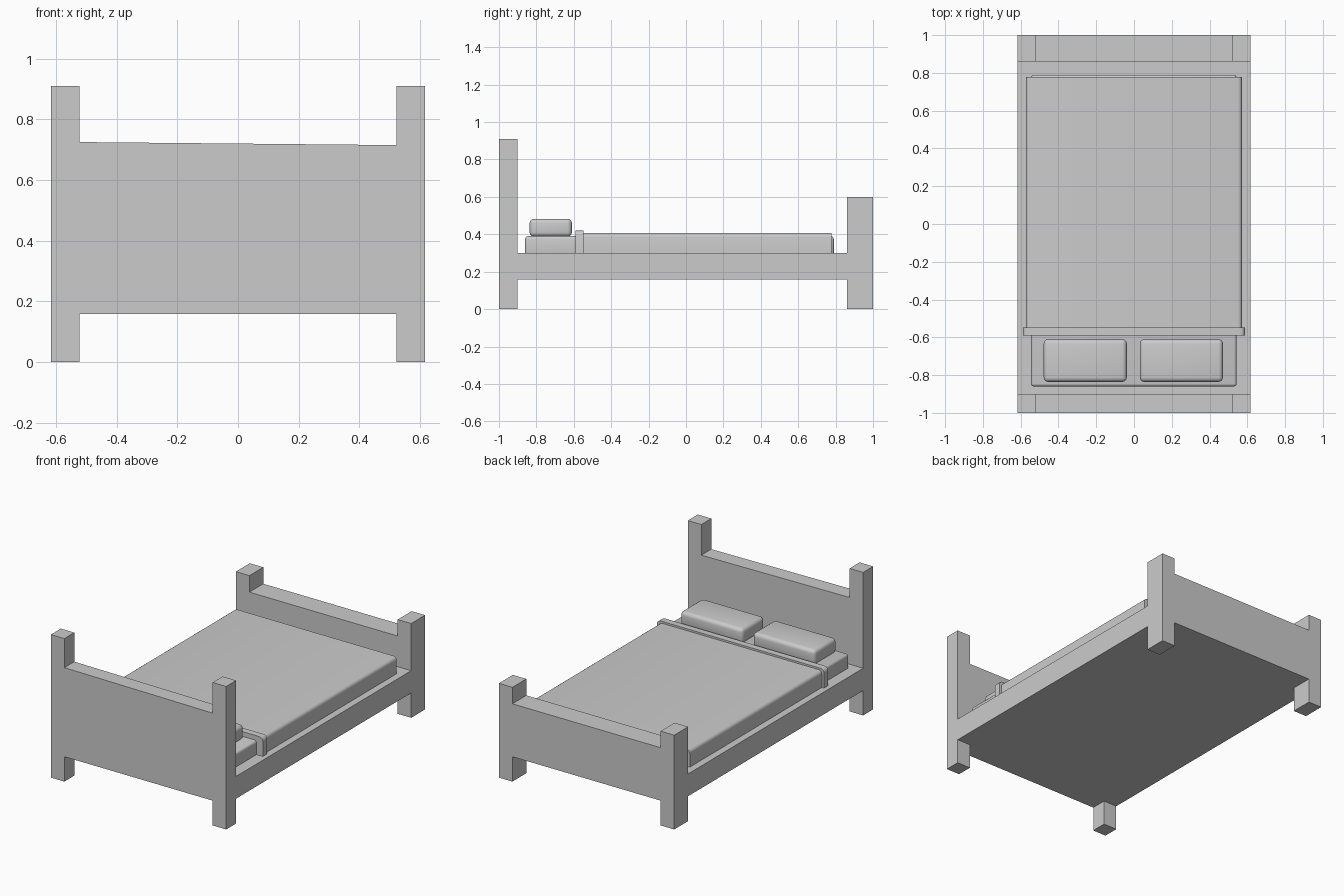
import bpy, bmesh, math

if "Cube" in bpy.data.objects:
    bpy.data.objects.remove(bpy.data.objects["Cube"])


def make_object(name, bm):
    bmesh.ops.recalc_face_normals(bm, faces=bm.faces)
    mesh = bpy.data.meshes.new(name)
    bm.to_mesh(mesh)
    bm.free()
    obj = bpy.data.objects.new(name, mesh)
    bpy.context.collection.objects.link(obj)
    return obj


def extrude_y(name, profile, y0, y1):
    """Extrude an (x, z) outline from y0 to y1."""
    bm = bmesh.new()
    face = bm.faces.new([bm.verts.new((x, y0, z)) for x, z in profile])
    ext = bmesh.ops.extrude_face_region(bm, geom=[face])
    verts = [v for v in ext["geom"] if isinstance(v, bmesh.types.BMVert)]
    bmesh.ops.translate(bm, verts=verts, vec=(0, y1 - y0, 0))
    return make_object(name, bm)


def smooth(obj):
    bpy.ops.object.select_all(action='DESELECT')
    bpy.context.view_layer.objects.active = obj
    obj.select_set(True)
    bpy.ops.object.shade_smooth_by_angle(angle=math.radians(40))


def soft_box(name, x0, x1, y0, y1, z0, z1, radius):
    """Box with all edges rounded."""
    bm = bmesh.new()
    bmesh.ops.create_cube(bm, size=1)
    for v in bm.verts:
        v.co = (x1 if v.co.x > 0 else x0,
                y1 if v.co.y > 0 else y0,
                z1 if v.co.z > 0 else z0)
    bmesh.ops.bevel(bm, geom=bm.edges[:], offset=radius, segments=4,
                    profile=0.5, affect='EDGES')
    obj = make_object(name, bm)
    smooth(obj)
    return obj


def cover(name, half, y0, y1, z0, z1, radius):
    """Cloth slab with rounded upper long edges and flat ends."""
    arc = [(half - radius + radius * math.cos(math.radians(a)),
            z1 - radius + radius * math.sin(math.radians(a)))
           for a in (0, 22.5, 45, 67.5, 90)]
    right = [(half, z0)] + arc
    left = [(-x, z) for x, z in reversed(right)]
    smooth(extrude_y(name, right + left, y0, y1))


W, INNER = 0.617, 0.522
RAIL_LOW, RAIL_TOP = 0.158, 0.30


def end_board(name, post_top, panel_left, panel_right, y0, y1):
    """Two posts and the panel between them as one outline."""
    outline = [(-W, 0), (-INNER, 0), (-INNER, RAIL_LOW), (INNER, RAIL_LOW),
               (INNER, 0), (W, 0), (W, post_top), (INNER, post_top),
               (INNER, panel_right), (-INNER, panel_left),
               (-INNER, post_top), (-W, post_top)]
    extrude_y(name, outline, y0, y1)


# Bed frame
end_board("headboard", 0.91, 0.725, 0.715, -1.0, -0.90)
end_board("footboard", 0.60, 0.495, 0.495, 0.86, 1.0)
extrude_y("bed_base", [(-W, RAIL_LOW), (W, RAIL_LOW), (W, RAIL_TOP), (-W, RAIL_TOP)],
          -0.90, 0.86)

# Bedding
soft_box("mattress", -0.545, 0.543, -0.86, 0.79, 0.285, 0.39, 0.015)
cover("blanket", 0.572, -0.55, 0.778, RAIL_TOP, 0.408, 0.022)
cover("blanket_fold", 0.588, -0.59, -0.548, RAIL_TOP, 0.42, 0.025)

# Pillows
for side, x0 in (("left", -0.478), ("right", 0.031)):
    soft_box("pillow_" + side, x0, x0 + 0.44, -0.836, -0.61, 0.387, 0.483, 0.024)
